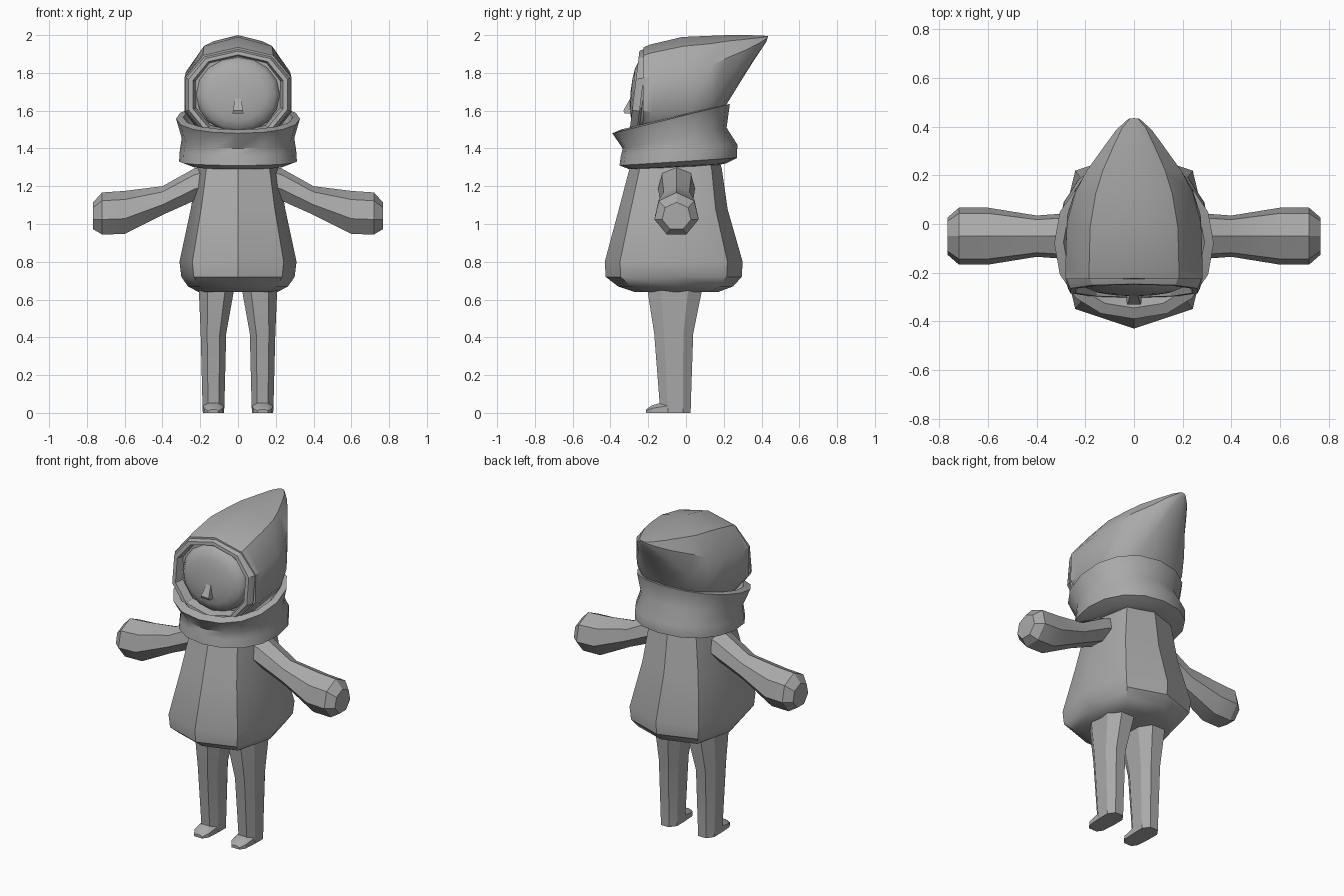
import bpy, bmesh, math
from mathutils import Vector

grey = bpy.data.materials.new("mid grey")
grey.diffuse_color = (0.4, 0.4, 0.4, 1)


def loft(name, rings, caps=(True, True), angle=30):
    """Skin a list of equal-length point rings."""
    bm = bmesh.new()
    vr = [[bm.verts.new(p) for p in r] for r in rings]
    n = len(vr[0])
    for a, b in zip(vr, vr[1:]):
        for i in range(n):
            j = (i + 1) % n
            bm.faces.new((a[i], a[j], b[j], b[i]))
    for on, ring in zip(caps, (vr[0], vr[-1])):
        if on:
            bm.faces.new(ring)
    bmesh.ops.recalc_face_normals(bm, faces=bm.faces)
    me = bpy.data.meshes.new(name)
    bm.to_mesh(me)
    bm.free()
    me.materials.append(grey)
    ob = bpy.data.objects.new(name, me)
    bpy.context.collection.objects.link(ob)
    bpy.ops.object.select_all(action='DESELECT')
    ob.select_set(True)
    bpy.context.view_layer.objects.active = ob
    bpy.ops.object.shade_smooth_by_angle(angle=math.radians(angle))
    return ob


def polygon(n, start=90.0, power=1.0):
    """Unit polygon; power below 1 makes it squarer."""
    pts = []
    for i in range(n):
        t = math.radians(start + 360 * i / n)
        c, s = math.cos(t), math.sin(t)
        pts.append((math.copysign(abs(c) ** power, c), math.copysign(abs(s) ** power, s)))
    return pts


def mirror_x(ob):
    m = ob.modifiers.new("mirror", 'MIRROR')
    m.use_axis = (True, False, False)
    m.use_mirror_merge = False


# Tunic: eight-sided bell with a rounded hem (z, half width, front, back)
tunic = [(1.36, 0.19, -0.28, 0.17), (1.29, 0.215, -0.30, 0.19), (1.08, 0.25, -0.355, 0.22),
         (0.80, 0.31, -0.43, 0.30), (0.72, 0.30, -0.425, 0.295), (0.67, 0.265, -0.36, 0.25),
         (0.64, 0.21, -0.27, 0.17)]
loft("tunic", [[(w * x, (f + b) / 2 + (b - f) / 2 * y, z) for x, y in polygon(8, 90, 0.72)]
               for z, w, f, b in tunic], angle=34)

# Arms: seven-sided, thick mitten hands (x, z, depth radius, height radius)
arm = [(0.12, 1.235, 0.09, 0.085), (0.23, 1.205, 0.10, 0.09), (0.40, 1.12, 0.087, 0.08),
       (0.60, 1.055, 0.12, 0.12), (0.72, 1.05, 0.12, 0.117), (0.767, 1.04, 0.078, 0.075)]
mirror_x(loft("arm", [[(x, -0.05 + ry * u, z + rz * v) for u, v in polygon(7)]
                      for x, z, ry, rz in arm]))

# Legs: tapering (z, x, y, half width, half depth)
leg = [(0.72, 0.115, -0.06, 0.10, 0.15), (0.64, 0.115, -0.06, 0.098, 0.152),
       (0.42, 0.13, -0.065, 0.072, 0.11), (0.05, 0.13, -0.057, 0.062, 0.088),
       (0.0, 0.13, -0.055, 0.06, 0.085)]
mirror_x(loft("leg", [[(x + rx * u, y + ry * v, z) for u, v in polygon(8, 22.5, 0.8)]
                      for z, x, y, rx, ry in leg]))

# Toes: small wedges (y, half width, top height)
toe = [(-0.05, 0.055, 0.075), (-0.11, 0.055, 0.06), (-0.18, 0.05, 0.04), (-0.212, 0.028, 0.018)]
mirror_x(loft("toe", [[(0.13 - w, y, 0), (0.13 + w, y, 0), (0.13 + w, y, h * 0.6),
                       (0.13 + w * 0.5, y, h), (0.13 - w * 0.5, y, h), (0.13 - w, y, h * 0.6)]
                      for y, w, h in toe]))

# Cowl collar: tilted rings (half width, front, back, front z, back z)
collar = [(0.20, -0.27, 0.16, 1.29, 1.31), (0.245, -0.30, 0.21, 1.29, 1.32),
          (0.312, -0.352, 0.27, 1.31, 1.35), (0.308, -0.345, 0.272, 1.36, 1.42),
          (0.298, -0.335, 0.215, 1.40, 1.51), (0.328, -0.39, 0.232, 1.48, 1.635),
          (0.29, -0.345, 0.195, 1.50, 1.63), (0.25, -0.27, 0.15, 1.42, 1.50)]
rings = []
for w, f, b, zf, zb in collar:
    rings.append([(w * x, (f + b) / 2 + (b - f) / 2 * y, zf + (zb - zf) * (y + 1) / 2)
                  for x, y in polygon(16, 90, 0.92)])
loft("collar", rings, angle=40)

# Hood: sections from the face opening to the backward point (half width, top y, z, bottom y, z)
hood = [(0.295, -0.225, 1.935, -0.23, 1.44), (0.295, -0.19, 1.95, -0.17, 1.42),
        (0.288, -0.02, 1.99, 0.06, 1.42), (0.252, 0.12, 1.996, 0.15, 1.50),
        (0.205, 0.22, 2.0, 0.21, 1.625), (0.13, 0.33, 2.0, 0.29, 1.755),
        (0.075, 0.40, 1.998, 0.365, 1.875), (0.025, 0.435, 1.995, 0.425, 1.965)]
rings = []
for w, yt, zt, yb, zb in hood:
    rings.append([(w * x, yb + (yt - yb) * (v + 1) / 2, zb + (zt - zb) * (v + 1) / 2)
                  for x, v in polygon(10, 90, 0.88)])
loft("hood", rings, angle=38)

# Stepped rim around the face opening (scale, forward offset)
rim = [(1.0, 0.01), (0.97, -0.015), (0.94, -0.03), (0.86, -0.03), (0.80, 0.02)]
rings = []
for s, off in rim:
    rings.append([(0.29 * s * x, -0.215 + off + 0.06 * (s * v - 1) * 0.5, 1.685 + 0.245 * s * v)
                  for x, v in polygon(10, 90, 0.88)])
loft("hood_rim", rings, caps=(False, False), angle=25)

# Face: shallow dome inside the rim (scale, y)
face = [(1.0, -0.20), (0.98, -0.235), (0.88, -0.262), (0.68, -0.28), (0.40, -0.29), (0.12, -0.294)]
loft("face", [[(0.225 * s * x, y - 0.015 * s * v * -1, 1.685 + 0.205 * s * v)
               for x, v in polygon(16)] for s, y in face], angle=40)

# Nose: small wedge (z, half width, front y)
loft("nose", [[(-w, -0.26, z), (w, -0.26, z), (w, y, z), (-w, y, z)]
              for z, w, y in [(1.665, 0.016, -0.295), (1.60, 0.027, -0.332), (1.585, 0.03, -0.325)]])
